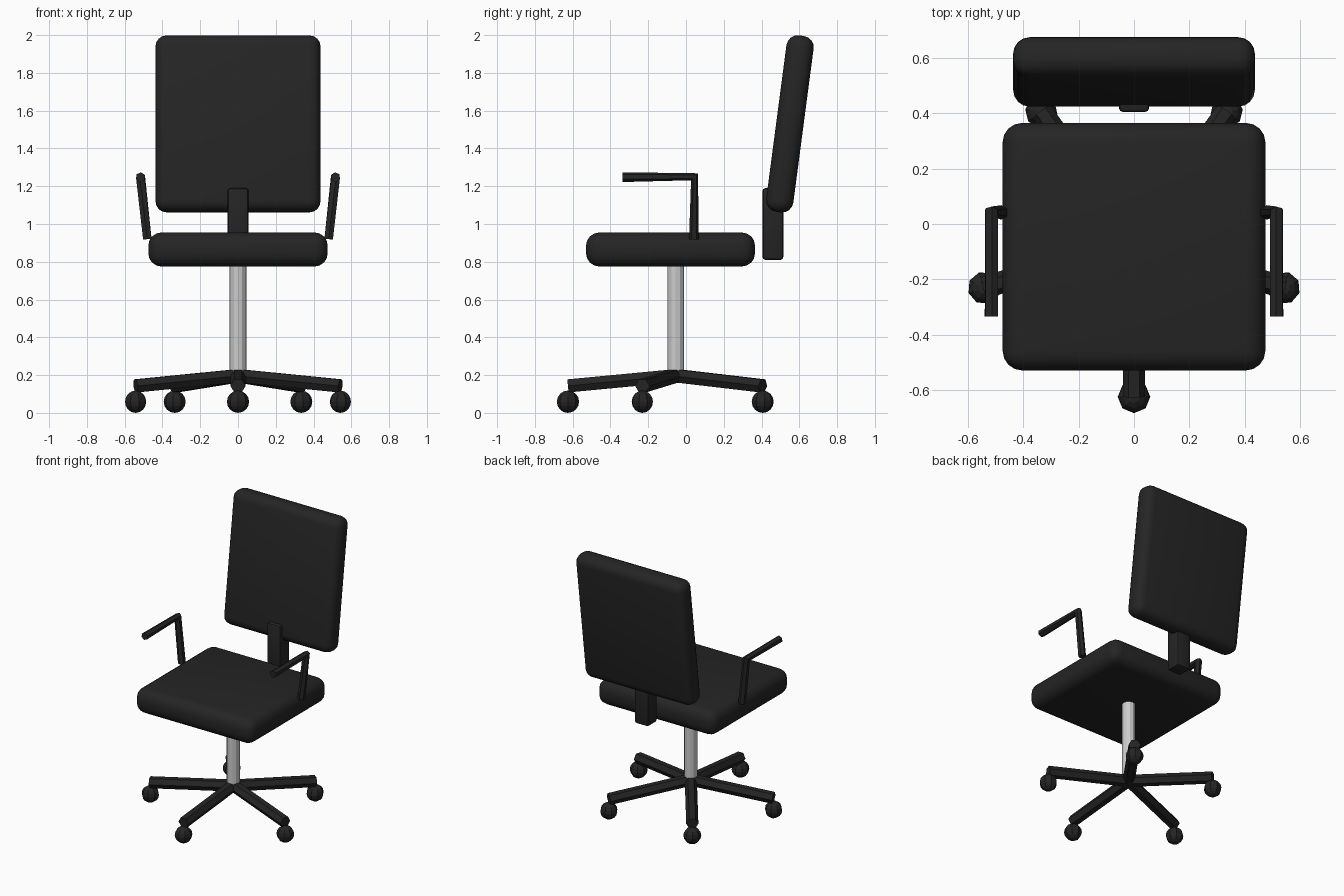
import bpy, bmesh
from math import sin, cos, pi, radians
from mathutils import Vector, Matrix

cube = bpy.data.objects.get("Cube")
if cube:
    bpy.data.objects.remove(cube, do_unlink=True)


def material(name, value, rough):
    m = bpy.data.materials.new(name)
    m.use_nodes = True
    colour = (value, value, value, 1)
    m.diffuse_color = colour
    bsdf = m.node_tree.nodes["Principled BSDF"]
    bsdf.inputs["Base Color"].default_value = colour
    bsdf.inputs["Roughness"].default_value = rough
    return m


black = material("black", 0.018, 0.6)
grey = material("light grey", 0.6, 0.4)


def finish(name, bm, mat, smooth=False):
    bmesh.ops.recalc_face_normals(bm, faces=bm.faces)
    mesh = bpy.data.meshes.new(name)
    bm.to_mesh(mesh)
    bm.free()
    mesh.materials.append(mat)
    if smooth:
        mesh.shade_smooth()
        mesh.set_sharp_from_angle(angle=radians(40))
    obj = bpy.data.objects.new(name, mesh)
    bpy.context.collection.objects.link(obj)
    return obj


def padded_box(name, size, centre, bevel, segments, tilt=0):
    bm = bmesh.new()
    bmesh.ops.create_cube(bm, size=1, matrix=Matrix.Diagonal((*size, 1)))
    bmesh.ops.bevel(bm, geom=bm.edges[:], offset=bevel, segments=segments,
                    profile=0.5, affect='EDGES')
    bm.transform(Matrix.Translation(centre) @ Matrix.Rotation(radians(tilt), 4, 'X'))
    return finish(name, bm, black, True)


def tube(name, points, radius, sides, mat, up, turn=0):
    """Sweep a regular polygon along a path; rings at bends face the bisector."""
    pts = [Vector(p) for p in points]
    steps = [(b - a).normalized() for a, b in zip(pts, pts[1:])]
    bm = bmesh.new()
    rings = []
    for i, p in enumerate(pts):
        axis = (steps[max(i - 1, 0)] + steps[min(i, len(steps) - 1)]).normalized()
        side = axis.cross(Vector(up)).normalized()
        other = side.cross(axis)
        angles = [turn + 2 * pi * k / sides for k in range(sides)]
        rings.append([bm.verts.new(p + radius * (side * cos(a) + other * sin(a)))
                      for a in angles])
    for lower, upper in zip(rings, rings[1:]):
        for k in range(sides):
            n = (k + 1) % sides
            bm.faces.new((lower[k], lower[n], upper[n], upper[k]))
    bm.faces.new(rings[0])
    bm.faces.new(rings[-1])
    return finish(name, bm, mat)


# Cushions and the bar joining them
padded_box("seat", (0.95, 0.895, 0.18), (0, -0.082, 0.865), 0.07, 4)
padded_box("backrest", (0.874, 0.145, 0.942), (0, 0.55, 1.53), 0.06, 4, tilt=-7.5)
padded_box("back_support", (0.11, 0.11, 0.38), (0, 0.46, 1.0), 0.015, 2)

# Central column
HUB_Y = -0.055
tube("column", [(0, HUB_Y, 0.19), (0, HUB_Y, 0.8)], 0.044, 12, grey, (0, 1, 0))

# Five legs, each with a ball caster
for i in range(5):
    angle = -pi / 2 + i * 2 * pi / 5
    out = Vector((cos(angle), sin(angle), 0))
    hub = Vector((0, HUB_Y, 0))
    tube(f"leg_{i + 1}", [hub + Vector((0, 0, 0.197)),
                          hub + out * 0.57 + Vector((0, 0, 0.143))],
         0.04, 6, black, (0, 0, 1))
    bm = bmesh.new()
    bmesh.ops.create_uvsphere(bm, u_segments=8, v_segments=8, radius=0.059)
    bm.transform(Matrix.Translation(hub + out * 0.57 + Vector((0, 0, 0.059)))
                 @ Matrix.Rotation(angle, 4, 'Z'))
    finish(f"caster_{i + 1}", bm, black)

# Bent armrests, mirrored
for name, s in (("left", 1), ("right", -1)):
    tube(f"{name}_armrest", [(s * 0.48, 0.042, 0.92), (s * 0.516, 0.045, 1.25),
                             (s * 0.516, -0.335, 1.248)],
         0.026, 6, black, (s, 0, 0.1))
